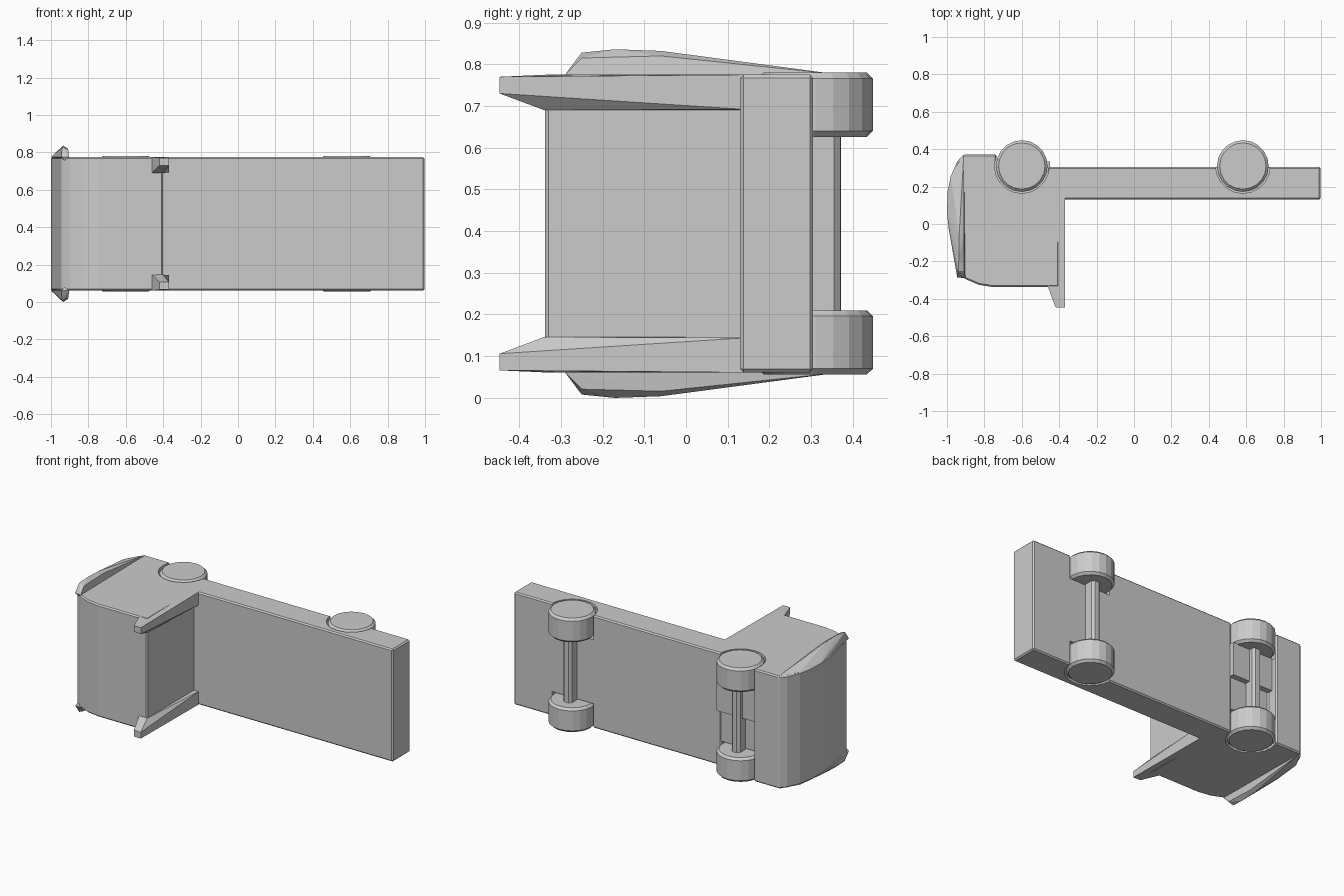
import bpy, bmesh
from mathutils import Matrix, Vector

if "Cube" in bpy.data.objects:
    bpy.data.objects.remove(bpy.data.objects["Cube"])

MID = 0.418          # mid-plane of the truck (it lies on its side, wheels toward +y)
LOW, HIGH = 0.061, 0.775


def finish(name, bm, bevel=0):
    bmesh.ops.recalc_face_normals(bm, faces=bm.faces)
    if bevel:
        sharp = [e for e in bm.edges if e.calc_face_angle(0) > 0.7]
        bmesh.ops.bevel(bm, geom=sharp, offset=bevel, segments=1, affect='EDGES', profile=0.5)
    me = bpy.data.meshes.new(name)
    bm.to_mesh(me)
    bm.free()
    ob = bpy.data.objects.new(name, me)
    bpy.context.collection.objects.link(ob)
    return ob


def prism(name, profile, z0, z1, bevel=0):
    bm = bmesh.new()
    face = bm.faces.new([bm.verts.new((x, y, z0)) for x, y in profile])
    res = bmesh.ops.extrude_face_region(bm, geom=[face])
    moved = [v for v in res['geom'] if isinstance(v, bmesh.types.BMVert)]
    bmesh.ops.translate(bm, verts=moved, vec=(0, 0, z1 - z0))
    return finish(name, bm, bevel)


def box(name, x0, x1, y0, y1, z0, z1, bevel=0):
    return prism(name, [(x0, y0), (x1, y0), (x1, y1), (x0, y1)], z0, z1, bevel)


def cylinder(name, x, y, z0, z1, r, sides, bevel=0):
    bm = bmesh.new()
    bmesh.ops.create_cone(bm, cap_ends=True, segments=sides, radius1=r, radius2=r,
                          depth=z1 - z0, matrix=Matrix.Translation((x, y, (z0 + z1) / 2)))
    return finish(name, bm, bevel)


def hull(name, points, flip):
    bm = bmesh.new()
    for x, y, z in points:
        bm.verts.new(Vector((x, y, 2 * MID - z if flip else z)))
    res = bmesh.ops.convex_hull(bm, input=bm.verts)
    loose = {g for g in res['geom_interior'] if isinstance(g, bmesh.types.BMVert)}
    bmesh.ops.delete(bm, geom=list(loose), context='VERTS')
    return finish(name, bm)


def cut(ob, cutter):
    mod = ob.modifiers.new("wheel_well", 'BOOLEAN')
    mod.operation = 'DIFFERENCE'
    mod.solver = 'EXACT'
    mod.object = cutter
    cutter.hide_render = True
    cutter.hide_set(True)


# cab with curved nose, windscreen slope, roof and front bumper
cab = prism("cab", [
    (-0.91, 0.372), (-0.945, 0.335), (-0.98, 0.255), (-0.997, 0.17), (-1.0, 0.06),
    (-0.99, -0.03), (-0.945, -0.265), (-0.90, -0.295), (-0.83, -0.325), (-0.75, -0.338),
    (-0.40, -0.338), (-0.40, 0.30), (-0.735, 0.30), (-0.735, 0.372)], LOW, HIGH, 0.008)

# flat load bed
bed = box("load_bed", -0.46, 0.997, 0.13, 0.305, LOW, HIGH, 0.008)

# engine block under the cab, between the front wheels
box("engine_block", -0.736, -0.45, 0.28, 0.335, 0.42, 0.63)

for label, wx, body in (("front", -0.60, cab), ("rear", 0.582, bed)):
    # axle
    box(label + "_axle", wx - 0.03, wx + 0.03, 0.29, 0.37, 0.18, 0.66, 0.015)
    for side, z0, z1 in (("left", 0.056, 0.21), ("right", 0.626, 0.78)):
        cylinder(f"{label}_{side}_wheel", wx, 0.31, z0, z1, 0.138, 20, 0.014)
        # recess around the wheel
        out = (0.0, 0.215) if side == "left" else (0.621, 0.84)
        cut(body, cylinder(f"{label}_{side}_well_cutter", wx, 0.31, *out, 0.146, 20))

for side, flip in (("right", False), ("left", True)):
    # flared deflector on each side of the nose
    hull(side + "_nose_deflector", [
        (-0.91, 0.37, HIGH), (-0.98, 0.255, HIGH), (-1.0, 0.06, HIGH), (-0.99, -0.03, HIGH),
        (-0.945, -0.285, HIGH), (-0.902, -0.29, HIGH), (-0.91, 0.30, 0.74), (-0.91, -0.27, 0.74),
        (-0.94, -0.25, 0.828), (-0.908, -0.25, 0.815), (-0.935, -0.17, 0.836),
        (-0.935, -0.06, 0.832), (-0.91, -0.06, 0.82)], flip)
    # tapering fin behind the cab that rises above the roof
    hull(side + "_rear_fin", [
        (-0.37, 0.14, HIGH), (-0.42, 0.14, HIGH), (-0.37, 0.14, 0.692), (-0.42, 0.14, 0.69),
        (-0.46, -0.335, HIGH), (-0.46, -0.335, 0.69), (-0.40, -0.34, 0.69),
        (-0.42, -0.445, 0.77), (-0.42, -0.445, 0.73), (-0.37, -0.447, 0.77),
        (-0.37, -0.447, 0.73)], flip)
